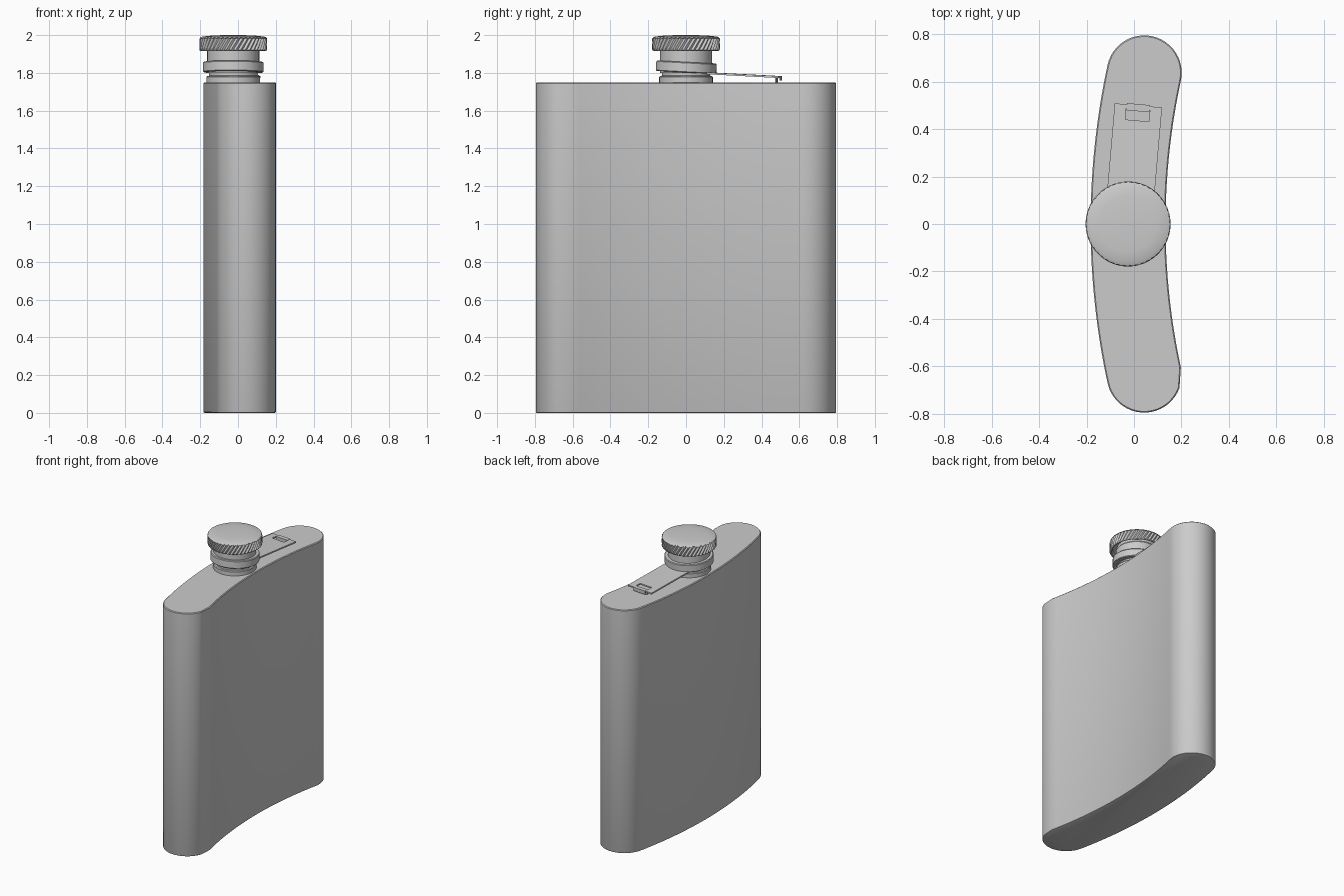
import bpy, bmesh
from math import sin, cos, pi, asin
from mathutils import Matrix

if "Cube" in bpy.data.objects:
    bpy.data.objects.remove(bpy.data.objects["Cube"])

CX = -0.025            # axis of the neck and cap
TOP = 1.75             # top of the body


def finish(bm, name, smooth=True, loc=(0, 0, 0), rot=(0, 0, 0)):
    bmesh.ops.recalc_face_normals(bm, faces=bm.faces)
    me = bpy.data.meshes.new(name)
    bm.to_mesh(me)
    bm.free()
    ob = bpy.data.objects.new(name, me)
    bpy.context.collection.objects.link(ob)
    ob.location, ob.rotation_euler = loc, rot
    if smooth:
        bpy.ops.object.select_all(action='DESELECT')
        ob.select_set(True)
        bpy.context.view_layer.objects.active = ob
        bpy.ops.object.shade_smooth_by_angle(angle=0.6)
    return ob


def loft(rings, caps=True, close=False):
    """Skin a list of closed rings of points."""
    bm = bmesh.new()
    vs = [[bm.verts.new(p) for p in r] for r in rings]
    n = len(vs[0])
    pairs = list(zip(vs, vs[1:])) + ([(vs[-1], vs[0])] if close else [])
    for a, b in pairs:
        for i in range(n):
            j = (i + 1) % n
            bm.faces.new((a[i], a[j], b[j], b[i]))
    if caps and not close:
        bm.faces.new(vs[0])
        bm.faces.new(vs[-1])
    return bm


def circle(r, z, n=64):
    return [(r * cos(2 * pi * i / n), r * sin(2 * pi * i / n), z) for i in range(n)]


def lathe(name, profile, close=False, **kw):
    return finish(loft([circle(r, z) for r, z in profile], close=close), name, **kw)


# Body: curved stadium section with a fine edge rounding at top and bottom
def section(h, z):
    end_y, sag = 0.637, 0.068
    R = (end_y ** 2 + sag ** 2) / (2 * sag)
    a = asin(end_y / R)
    ox = CX + R
    pts = [(ox - (R + h) * cos(t), (R + h) * sin(t), z)
           for t in [-a + 2 * a * i / 32 for i in range(33)]]
    for s in (1, -1):
        ex, ey = ox - R * cos(a), s * R * sin(a)
        # round end, sweeping between the outer and inner wall
        start = pi - a if s > 0 else -a
        for i in range(1, 24):
            t = start - pi * i / 24
            pts.append((ex + h * cos(t), ey + h * sin(t), z))
        if s > 0:
            pts += [(ox - (R - h) * cos(t), (R - h) * sin(t), z)
                    for t in [a - 2 * a * i / 32 for i in range(33)]]
    # second end runs from the inner wall back to the outer wall
    return pts


H = 0.158
finish(loft([section(H - d, z) for d, z in
             ((0.006, 0.0), (0.002, 0.002), (0, 0.006),
              (0, TOP - 0.005), (0.005, TOP))]), "flask_body")

# Neck with base ring, groove and upper sleeve
lathe("neck", [(0.142, TOP - 0.01), (0.142, 1.778), (0.138, 1.783), (0.128, 1.785),
               (0.128, 1.80), (0.138, 1.80), (0.138, 1.915), (0.13, 1.925), (0.13, 1.96)],
      loc=(CX, 0, 0))

# Cap: knurled rim with twisted teeth, recessed below and gently domed above
teeth = 44
n = teeth * 2


def knurl(z, shift):
    return [((0.179 if i % 2 else 0.171) * cos(2 * pi * (i + shift) / n),
             (0.179 if i % 2 else 0.171) * sin(2 * pi * (i + shift) / n), z)
            for i in range(n)]


rings = [circle(0.13, 1.945, n), circle(0.158, 1.94, n), circle(0.163, 1.918, n),
         circle(0.171, 1.916, n)]
rings += [knurl(1.92 + 0.0155 * k, 0.75 * k) for k in range(5)]
rings += [circle(r, z, n) for r, z in
          ((0.174, 1.988), (0.165, 1.992), (0.12, 1.997), (0.07, 1.9993), (0.02, 2.0))]
finish(loft(rings), "cap", loc=(CX, 0, 0))

# Tilted collar and strap share one frame
TILT = dict(loc=(CX, 0, 1.803), rot=(-0.052, 0, -0.087))
lathe("collar", [(0.132, 0), (0.156, 0), (0.16, 0.004), (0.16, 0.05),
                 (0.156, 0.055), (0.132, 0.055)], close=True, **TILT)

# Strap plate with a slot near its free end
hole = (-0.05, 0.05, 0.438, 0.486)
outer = (-0.1, 0.1, 0.115, 0.502)


def rect(b, z):
    return [(b[0], b[2], z), (b[1], b[2], z), (b[1], b[3], z), (b[0], b[3], z)]


finish(loft([rect(outer, -0.004), rect(outer, 0.006), rect(hole, 0.006),
             rect(hole, -0.004)], close=True), "strap", smooth=False, **TILT)


# Staple through the slot that holds the strap to the body
def box(name, center, size):
    bm = bmesh.new()
    bmesh.ops.create_cube(bm, size=1, matrix=Matrix.Translation(center) @ Matrix.Diagonal((*size, 1)))
    return finish(bm, name, smooth=False, loc=(CX, 0, 0), rot=(0, 0, -0.087))


box("staple_inner_leg", (0, 0.481, 1.764), (0.096, 0.008, 0.034))
box("staple_bridge", (0, 0.492, 1.7815), (0.096, 0.030, 0.005))
box("staple_outer_leg", (0, 0.5045, 1.771), (0.096, 0.005, 0.024))
